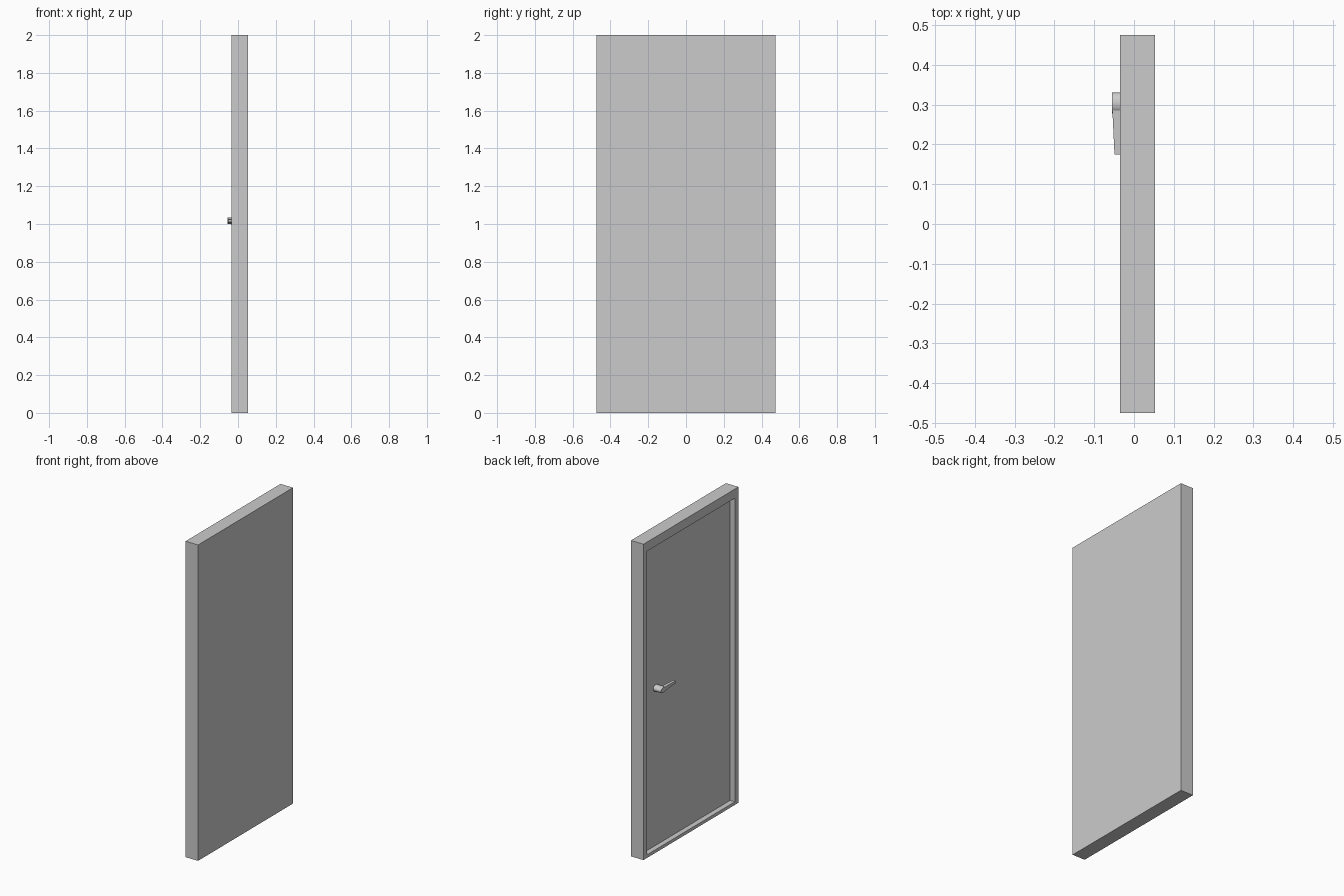
import bpy, bmesh
from math import cos, sin, tau

if "Cube" in bpy.data.objects:
    bpy.data.objects.remove(bpy.data.objects["Cube"])

X0, X1, HW, H = -0.035, 0.053, 0.475, 2.0
RECESS = 0.033


def finish(name, bm):
    bmesh.ops.recalc_face_normals(bm, faces=bm.faces)
    me = bpy.data.meshes.new(name)
    bm.to_mesh(me)
    bm.free()
    ob = bpy.data.objects.new(name, me)
    bpy.context.collection.objects.link(ob)
    return ob


def loft(name, rings):
    """Closed solid through matching rings of points."""
    bm = bmesh.new()
    vs = [[bm.verts.new(p) for p in r] for r in rings]
    n = len(vs[0])
    for a, b in zip(vs, vs[1:]):
        for i in range(n):
            j = (i + 1) % n
            bm.faces.new((a[i], a[j], b[j], b[i]))
    bm.faces.new(vs[0])
    bm.faces.new(vs[-1])
    return finish(name, bm)


# door slab with raised frame around a recessed panel on the -x side
bm = bmesh.new()
bmesh.ops.create_cube(bm, size=1)
for v in bm.verts:
    v.co = (X0 if v.co.x < 0 else X1, v.co.y * 2 * HW, (v.co.z + 0.5) * H)
bm.normal_update()
face = min(bm.faces, key=lambda f: f.calc_center_median().x)
bmesh.ops.inset_individual(bm, faces=[face], thickness=0.052)
for v in face.verts:
    v.co.z = 0.02 if v.co.z < 1 else H - 0.058
panel = bmesh.ops.extrude_discrete_faces(bm, faces=[face])["faces"][0]
for v in panel.verts:
    v.co.x += RECESS
finish("door_and_frame", bm)


# handle hub: oval stub tapering slightly outward
def oval(x, ry, rz, n=24):
    return [(x, 0.304 + ry * cos(tau * i / n), 1.017 + rz * sin(tau * i / n))
            for i in range(n)]


hub = loft("handle_hub", [oval(X0 + RECESS, 0.026, 0.021),
                          oval(-0.055, 0.026, 0.017)])


# lever: flat bar tapering towards its free end
def section(y, xa, xb, rz):
    return [(xa, y, 1.017 - rz), (xb, y, 1.017 - rz),
            (xb, y, 1.017 + rz), (xa, y, 1.017 + rz)]


loft("handle_lever", [section(0.30, -0.055, -0.030, 0.013),
                      section(0.174, -0.049, -0.033, 0.007)])

# smooth hub sides, sharp rims
bpy.context.view_layer.objects.active = hub
hub.select_set(True)
bpy.ops.object.shade_smooth_by_angle()
